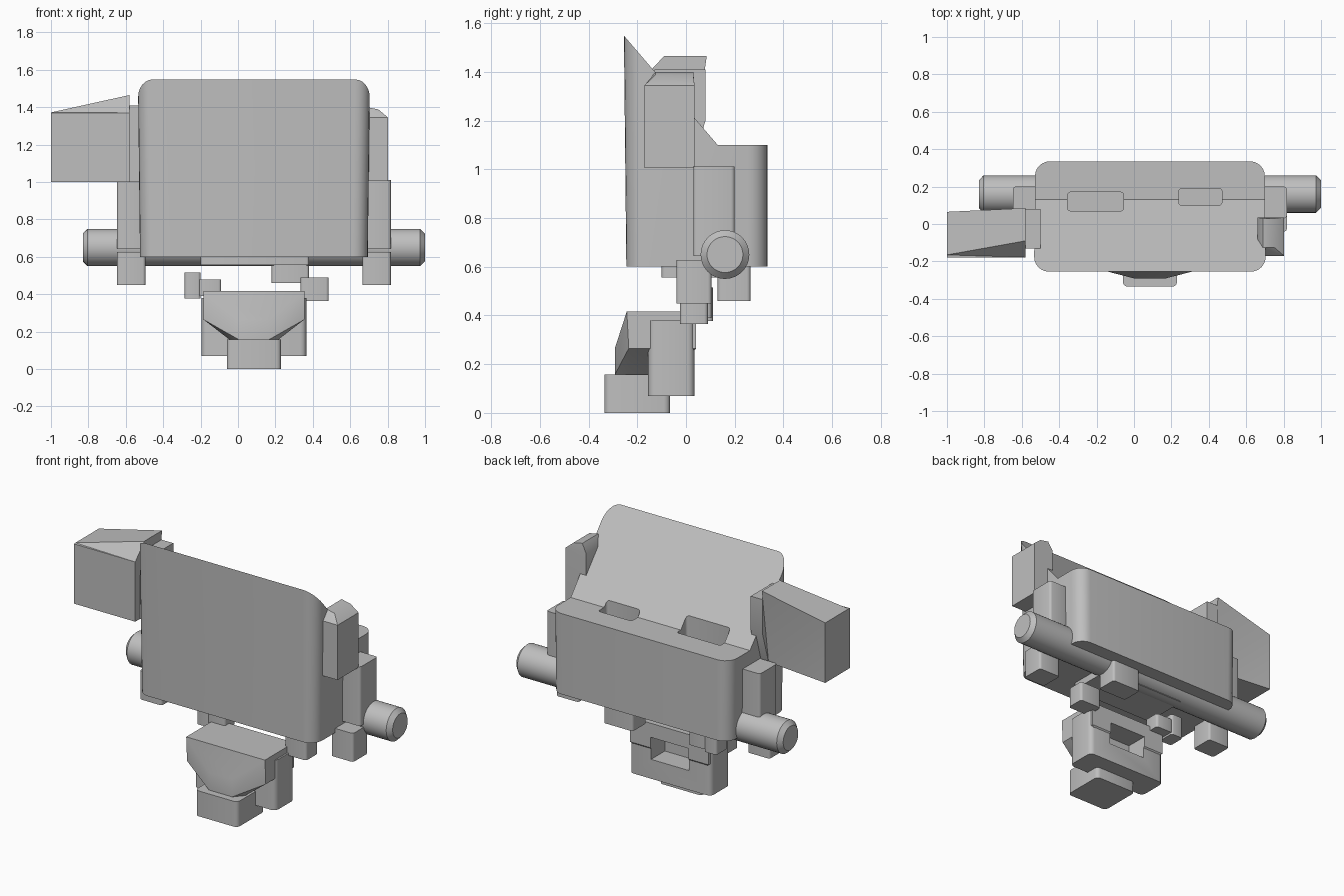
import bpy, bmesh, math
from mathutils import Matrix, Vector

old = bpy.data.objects.get("Cube")
if old:
    bpy.data.objects.remove(old, do_unlink=True)

GREY = (0.52, 0.52, 0.52, 1)
mat = bpy.data.materials.new("plain grey")
mat.use_nodes = True
mat.diffuse_color = GREY
mat.node_tree.nodes["Principled BSDF"].inputs["Base Color"].default_value = GREY

CX = 0.085  # middle plane of the torso


def finish(name, bm):
    bmesh.ops.recalc_face_normals(bm, faces=bm.faces)
    mesh = bpy.data.meshes.new(name)
    bm.to_mesh(mesh)
    bm.free()
    mesh.materials.append(mat)
    ob = bpy.data.objects.new(name, mesh)
    bpy.context.collection.objects.link(ob)
    return ob


def box(name, x, y, z, bevel=0.015, segments=3):
    """Box from ranges, with rounded upright edges."""
    bm = bmesh.new()
    size = [r[1] - r[0] for r in (x, y, z)]
    mid = [(r[0] + r[1]) / 2 for r in (x, y, z)]
    bmesh.ops.create_cube(bm, size=1, matrix=Matrix.Translation(mid) @ Matrix.Diagonal((*size, 1)))
    if bevel:
        upright = [e for e in bm.edges if abs(e.verts[0].co.z - e.verts[1].co.z) > 1e-4]
        bmesh.ops.bevel(bm, geom=upright, offset=bevel, segments=segments, profile=0.5, affect='EDGES')
    return finish(name, bm)


def hull(name, points):
    bm = bmesh.new()
    for p in points:
        bm.verts.new(p)
    bmesh.ops.convex_hull(bm, input=bm.verts)
    bmesh.ops.dissolve_limit(bm, angle_limit=0.02, verts=bm.verts, edges=bm.edges)
    return finish(name, bm)


def prism_x(name, profile, x0, x1):
    """Extrude a (y, z) profile along x."""
    bm = bmesh.new()
    face = bm.faces.new([bm.verts.new((x0, y, z)) for y, z in profile])
    out = bmesh.ops.extrude_face_region(bm, geom=[face])
    bmesh.ops.translate(bm, vec=(x1 - x0, 0, 0), verts=[v for v in out["geom"] if isinstance(v, bmesh.types.BMVert)])
    return finish(name, bm)


def cut(targets, cutter):
    cutter.hide_render = True
    for ob in targets:
        mod = ob.modifiers.new("cut", 'BOOLEAN')
        mod.operation = 'DIFFERENCE'
        mod.solver = 'EXACT'
        mod.object = cutter
        bpy.context.view_layer.objects.active = ob
        bpy.ops.object.modifier_apply(modifier=mod.name)
    bpy.data.objects.remove(cutter, do_unlink=True)


# Torso: rounded block, slightly narrower below, with a sloped back
torso = box("torso", (CX - 0.62, CX + 0.62), (-0.255, 0.335), (0.6, 1.56), 0.08, 6)
for v in torso.data.vertices:
    if v.co.z < 0.7:
        v.co.x = CX + (v.co.x - CX) * 0.982
        if v.co.y < 0:
            v.co.y += 0.01
cut([torso], prism_x("slope_cutter", [(-0.256, 1.55), (0.13, 1.1), (0.5, 1.1), (0.5, 1.8), (-0.4, 1.8), (-0.4, 1.55)], -1, 1.2))
# Pockets in the slope
cut([torso], box("pocket_cutter", (-0.355, -0.055), (0.07, 0.17), (1.04, 1.4)))
cut([torso], box("pocket_cutter", (0.24, 0.47), (0.1, 0.19), (1.04, 1.4)))

# Cross bar with chamfered ends
bm = bmesh.new()
bmesh.ops.create_cone(bm, cap_ends=True, segments=32, radius1=0.1, radius2=0.1, depth=1.83,
                      matrix=Matrix.Translation((CX, 0.16, 0.65)) @ Matrix.Rotation(math.pi / 2, 4, 'Y'))
rims = [e for e in bm.edges if any(len(f.verts) > 4 for f in e.link_faces)]
bmesh.ops.bevel(bm, geom=rims, offset=0.026, segments=1, affect='EDGES')
cross_bar = finish("cross_bar", bm)

# Side brackets and lower blocks on both sides
for side, s in (("left", 1), ("right", -1)):
    xr = sorted((CX + s * 0.58, CX + s * 0.732))
    box(side + "_bracket", xr, (0.03, 0.2), (0.645, 1.012))
    box(side + "_lower_block", xr, (-0.04, 0.105), (0.45, 0.627))

# Right arm: box with rising top and sloped front shoulder
XI, XO = -0.58, -1.0
bm = bmesh.new()
ends = []
for x, section in ((XO, [(-0.178, 1.0), (-0.178, 1.37), (-0.165, 1.372), (0.065, 1.372), (0.065, 1.0)]),
                   (XI, [(-0.178, 1.0), (-0.178, 1.37), (-0.09, 1.465), (0.085, 1.465), (0.02, 1.0)])):
    ends.append([bm.verts.new((x, y, z)) for y, z in section])
    bm.faces.new(ends[-1])
for i in range(5):
    j = (i + 1) % 5
    bm.faces.new((ends[0][i], ends[0][j], ends[1][j], ends[1][i]))
bmesh.ops.triangulate(bm, faces=[f for f in bm.faces if len(f.verts) == 4])
finish("right_arm", bm)
hull("right_arm_mount", [(x, y, z) for x in (XI, -0.5) for y, z in
                         ((-0.13, 1.0), (-0.13, 1.41), (0.08, 1.41), (0.08, 1.2), (0.02, 1.0))])

# Left shoulder: block with chamfered front and outer top edges
hull("left_shoulder", [(x, y, 1.005) for x in (0.66, 0.802) for y in (-0.17, 0.035)]
     + [(x, y, 1.345) for x in (0.66, 0.802) for y in (-0.17, 0.035)]
     + [(x, y, z) for x, z in ((0.69, 1.4), (0.75, 1.388)) for y in (-0.125, 0.03)])

# Parts under the torso
box("waist_plate", (-0.2, 0.38), (-0.1, 0.2), (0.555, 0.61))
box("waist_block", (0.18, 0.38), (0.13, 0.265), (0.46, 0.61))
box("left_small_block", (0.335, 0.485), (-0.025, 0.09), (0.365, 0.49))
box("right_small_block", (-0.285, -0.2), (0.0, 0.11), (0.378, 0.515))
box("right_small_step", (-0.21, -0.09), (0.0, 0.105), (0.39, 0.48))

# Head: rear block, faceted visor and chin, with an opening at the back
rear = box("head_rear", (CX - 0.28, CX + 0.28), (-0.155, 0.035), (0.07, 0.38), 0.03)
points = []
for s in (-1, 1):
    points += [(CX + s * 0.27, y, z) for y, z in ((-0.243, 0.417), (0.042, 0.417), (-0.235, 0.265), (0.042, 0.265))]
    points += [(CX + s * 0.08, -0.292, z) for z in (0.265, 0.157)]
    points += [(CX + s * 0.13, y, 0.157) for y in (-0.235, -0.05)]
visor = hull("head_visor", points)
cut([rear, visor], box("opening_cutter", (CX - 0.13, CX + 0.13), (-0.1, 0.2), (0.19, 0.33), 0))
box("chin", (CX - 0.145, CX + 0.145), (-0.335, -0.065), (0.0, 0.157), 0.025)

# Smooth the rounded parts, keep the sharp edges
bpy.ops.object.select_all(action='DESELECT')
for ob in bpy.context.scene.objects:
    if ob.type == 'MESH':
        ob.select_set(True)
        bpy.context.view_layer.objects.active = ob
bpy.ops.object.shade_smooth_by_angle(angle=math.radians(31))
